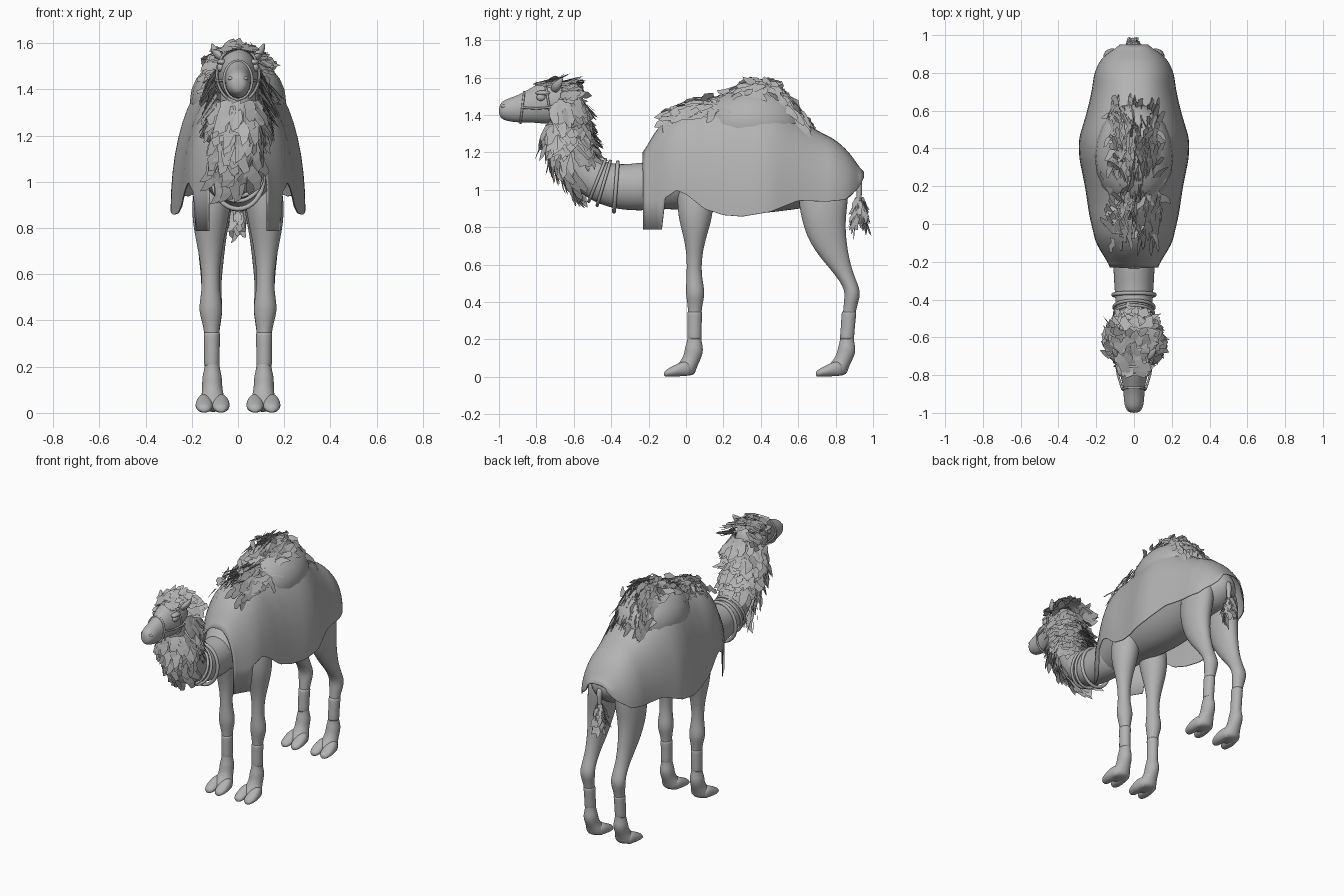
import bpy, bmesh, math, random
from mathutils import Vector

random.seed(4)
cube = bpy.data.objects.get("Cube")
if cube:
    bpy.data.objects.remove(cube, do_unlink=True)

grey = bpy.data.materials.new("warm_grey")
grey.use_nodes = True
shade = (0.45, 0.45, 0.45, 1)
grey.diffuse_color = shade
grey.node_tree.nodes["Principled BSDF"].inputs["Base Color"].default_value = shade


def add_mesh(name, bm, smooth=True, subdivide=0):
    mesh = bpy.data.meshes.new(name)
    bm.to_mesh(mesh)
    bm.free()
    obj = bpy.data.objects.new(name, mesh)
    bpy.context.collection.objects.link(obj)
    mesh.materials.append(grey)
    for poly in mesh.polygons:
        poly.use_smooth = smooth
    if subdivide:
        mod = obj.modifiers.new("Smooth", "SUBSURF")
        mod.levels = mod.render_levels = subdivide
    return obj


def tangent(points, i):
    return (points[min(i + 1, len(points) - 1)] - points[max(i - 1, 0)]).normalized()


def loft(name, rows, up=None, sides=16, subdivide=2):
    """Skin elliptical rings; each row is x, y, z, half width, half depth."""
    bm = bmesh.new()
    centres = [Vector(row[:3]) for row in rows]
    rings = []
    for i, row in enumerate(rows):
        depth = Vector(up) if up else tangent(centres, i).cross(Vector((1, 0, 0))).normalized()
        ring = []
        for k in range(sides):
            a = math.tau * k / sides
            ring.append(bm.verts.new(centres[i] + Vector((row[3] * math.cos(a), 0, 0))
                                     + depth * row[4] * math.sin(a)))
        rings.append(ring)
    for low, high in zip(rings, rings[1:]):
        for k in range(sides):
            n = (k + 1) % sides
            bm.faces.new((low[k], low[n], high[n], high[k]))
    bm.faces.new(rings[0])
    bm.faces.new(rings[-1])
    bmesh.ops.recalc_face_normals(bm, faces=bm.faces)
    return add_mesh(name, bm, subdivide=subdivide)


def ellipsoid(name, centre, radii):
    bm = bmesh.new()
    bmesh.ops.create_uvsphere(bm, u_segments=20, v_segments=12, radius=1)
    bmesh.ops.scale(bm, vec=radii, verts=bm.verts)
    bmesh.ops.translate(bm, vec=centre, verts=bm.verts)
    return add_mesh(name, bm)


def strap(name, points, thickness, closed=False):
    data = bpy.data.curves.new(name, "CURVE")
    data.dimensions = "3D"
    data.bevel_depth = thickness
    data.bevel_resolution = 2
    spline = data.splines.new("POLY")
    spline.points.add(len(points) - 1)
    for point, co in zip(spline.points, points):
        point.co = (*co, 1)
    spline.use_cyclic_u = closed
    spline.use_smooth = True
    data.materials.append(grey)
    obj = bpy.data.objects.new(name, data)
    bpy.context.collection.objects.link(obj)


def hoop(name, centre, width, height, lean, thickness):
    angles = [math.tau * k / 32 for k in range(32)]
    strap(name, [(width * math.cos(a), centre[0] + lean * math.sin(a),
                  centre[1] + height * math.sin(a)) for a in angles], thickness, closed=True)


def sample(table, x):
    for (x0, v0), (x1, v1) in zip(table, table[1:]):
        if x <= x1:
            return v0 + (v1 - v0) * max(0, (x - x0) / (x1 - x0))
    return table[-1][1]


def soft_sample(table, x):
    return sum(sample(table, x + d) for d in (-.03, -.015, 0, .015, .03)) / 5


def hair(name, roots, length, width):
    """Jagged bent strips; each root is position, growth direction, normal."""
    bm = bmesh.new()
    for pos, grow, normal in roots:
        grow = (grow + Vector([random.uniform(-.25, .25) for _ in range(3)])).normalized()
        side = grow.cross(normal).normalized()
        size = length * random.uniform(.7, 1.2)
        last = None
        for step, taper in enumerate((.9, 1, .9, .5)):
            mid = pos + grow * size * step / 3 + side * random.uniform(-.3, .3) * width
            mid = mid - normal * size * .04 * step * step / 3
            half = side * width * taper / 2
            pair = (bm.verts.new(mid - half), bm.verts.new(mid + half + grow * random.uniform(0, width / 2)))
            if last:
                bm.faces.new((last[0], last[1], pair[1], pair[0]))
            last = pair
    return add_mesh(name, bm, smooth=False)


# Torso, neck and head
loft("torso", [(0, y, z, w, h) for y, z, w, h in (
    (-.27, 1.02, .08, .1), (-.22, 1.03, .11, .13), (-.1, 1.09, .16, .2), (.05, 1.13, .2, .24),
    (.3, 1.13, .21, .275), (.55, 1.12, .19, .235), (.7, 1.09, .18, .18),
    (.82, 1.06, .15, .15), (.9, 1.06, .08, .08), (.93, 1.06, .03, .03))], up=(0, 0, 1))
neck = [(0, -.1, 1.03, .12, .14), (0, -.3, 1.01, .108, .128), (0, -.42, 1.025, .1, .12),
        (0, -.53, 1.08, .092, .108), (0, -.61, 1.18, .085, .095), (0, -.645, 1.3, .08, .09),
        (0, -.66, 1.4, .08, .09), (0, -.665, 1.5, .07, .07)]
loft("neck", neck)
loft("head", [(0, y, z, w, h) for y, z, w, h in (
    (-.58, 1.46, .03, .04), (-.62, 1.465, .075, .09), (-.7, 1.465, .092, .118),
    (-.78, 1.465, .082, .112), (-.84, 1.45, .062, .09), (-.9, 1.432, .056, .074),
    (-.95, 1.428, .054, .063), (-.985, 1.425, .042, .048), (-1, 1.422, .02, .024))], up=(0, 0, 1))
for side, label in ((1, "left"), (-1, "right")):
    ellipsoid(label + "_eye", (side * .074, -.775, 1.495), (.016, .024, .02))
    ellipsoid(label + "_brow", (side * .07, -.765, 1.518), (.022, .04, .014))
    ellipsoid(label + "_nostril", (side * .03, -.965, 1.447), (.014, .025, .01))
    loft(label + "_ear", [(side * .06, -.71, 1.52, .014, .014), (side * .085, -.7, 1.545, .022, .028),
                          (side * .1, -.68, 1.57, .018, .022), (side * .115, -.66, 1.6, .004, .005)],
         sides=10, subdivide=1)

# Legs with wraps and split toes
front = ((1.08, .05, .09, .1, .07), (.95, .05, .1, .11, .088), (.85, .05, .093, .12, .082),
         (.75, .048, .062, .122, .062), (.65, .045, .041, .12, .043), (.55, .043, .04, .118, .037),
         (.48, .048, .049, .118, .049), (.43, .05, .051, .118, .052), (.36, .047, .034, .113, .03),
         (.2, .045, .034, .112, .029), (.16, .043, .05, .112, .044), (.12, .04, .05, .112, .044),
         (.08, .02, .052, .11, .046), (.04, -.01, .065, .108, .066), (.003, -.015, .06, .108, .062))
hind = ((1.1, .74, .13, .09, .07), (.95, .733, .138, .1, .085), (.85, .735, .12, .11, .078),
        (.75, .75, .107, .115, .064), (.65, .787, .083, .115, .053), (.55, .845, .05, .115, .042),
        (.47, .89, .042, .115, .048), (.42, .888, .042, .115, .048), (.35, .872, .033, .113, .03),
        (.2, .86, .034, .112, .029), (.16, .86, .048, .112, .044), (.12, .855, .05, .112, .044),
        (.08, .832, .052, .11, .046), (.04, .802, .065, .108, .066), (.003, .797, .06, .108, .062))
toe_shape = ((.03, .04, .02, .035), (-.01, .046, .035, .042), (-.05, .035, .04, .035),
             (-.08, .027, .038, .027), (-.105, .02, .03, .02), (-.118, .015, .014, .012))
for side, label in ((1, "left"), (-1, "right")):
    for place, rows, heel, low, high in (("front", front, 0, .045, .047), ("hind", hind, .812, .86, .872)):
        name = label + "_" + place
        loft(name + "_leg", [(side * x, y, z, rx, ry) for z, y, ry, x, rx in rows], up=(0, 1, 0))
        loft(name + "_wrap", [(side * .113, low + (high - low) * t, .2 + .15 * t, r, r + .004)
                              for t, r in ((0, .033), (.02, .035), (.5, .034), (.98, .037), (1, .034))],
             up=(0, 1, 0), subdivide=1)
        for toe, part in ((-1, "_inner_toe"), (1, "_outer_toe")):
            loft(name + part, [(side * (.11 + toe * .036), heel + y, z, w, h)
                               for y, z, w, h in toe_shape], up=(0, 0, 1), sides=12)

# Blanket draped over the back, with two hanging front flaps
ridge = ((-.23, 1.18), (-.18, 1.29), (-.1, 1.38), (0, 1.43), (.1, 1.44), (.25, 1.48), (.4, 1.5),
         (.5, 1.46), (.6, 1.38), (.7, 1.315), (.8, 1.265), (.88, 1.19), (.95, 1.08))
spread = ((-.23, .12), (-.1, .2), (.05, .235), (.2, .257), (.35, .288), (.45, .29), (.6, .245),
          (.7, .222), (.8, .208), (.88, .17), (.93, .1), (.95, .05))
hem = ((-.23, .79), (-.13, .79), (-.11, .96), (-.05, 1), (0, .98), (.1, .9), (.2, .868), (.3, .86),
       (.45, .885), (.6, .945), (.75, .94), (.85, .95), (.92, 1.01), (.95, 1.07))
bm = bmesh.new()
strips = []
for i in range(60):
    y = -.23 + i * .02
    top, wide, low = soft_sample(ridge, y), soft_sample(spread, y), sample(hem, y)
    drape = max(low, .95) if y < -.1 else low
    arch = []
    for k in range(-12, 13):
        a = math.pi / 2 * k / 12
        bulge = math.copysign(abs(math.sin(a)) ** .82, a)
        arch.append(bm.verts.new((wide * bulge, y, drape + (top - drape) * math.cos(a))))
    ends = [bm.verts.new((s * wide, y, low - .003)) for s in (-1, 1)]
    strips.append([ends[0]] + arch + [ends[1]])
for a, b in zip(strips, strips[1:]):
    for k in range(len(a) - 1):
        bm.faces.new((a[k], a[k + 1], b[k + 1], b[k]))
bmesh.ops.recalc_face_normals(bm, faces=bm.faces)
blanket = add_mesh("blanket", bm)
cloth = blanket.modifiers.new("Thickness", "SOLIDIFY")
cloth.thickness = .005
cloth.offset = 0
ellipsoid("hump", (0, .36, 1.35), (.208, .28, .195))

# Collar bands and bridle
hoop("rear_collar", (-.375, 1.015), .11, .132, .01, .011)
hoop("middle_collar", (-.44, 1.035), .106, .118, .035, .009)
hoop("front_collar", (-.475, 1.05), .104, .112, .045, .009)
hoop("noseband", (-.875, 1.44), .061, .083, .01, .006)
hoop("cheek_band", (-.735, 1.465), .092, .118, -.02, .006)
for side, label in ((1, "left"), (-1, "right")):
    strap(label + "_bridle_strap", [(side * x, y, z) for x, y, z in (
        (.062, -.875, 1.44), (.085, -.8, 1.435), (.097, -.73, 1.44), (.09, -.65, 1.48))], .006)

# Hair along the hump, steep locks combed lengthwise
crest = ((-.12, 1.4), (0, 1.45), (.1, 1.465), (.2, 1.49), (.3, 1.55), (.42, 1.575), (.5, 1.53),
         (.6, 1.41), (.68, 1.32))
roots = []
for i in range(380):
    y = random.uniform(-.08, .62)
    a = random.uniform(-.7, .7)
    pos = Vector((.18 * math.sin(a), y, sample(crest, y) - .18 * (1 - math.cos(a))))
    slope = (sample(crest, y + .04) - sample(crest, y - .04)) / .08
    heading = random.choice((-1, 1, 1)) * random.uniform(.4, 1)
    out = math.sin(a) * .5
    grow = Vector((out, heading, heading * slope - abs(out) * .5))
    roots.append((pos, grow, Vector((math.copysign(.8, a), 0, .6))))
hair("hump_hair", roots, .1, .042)

# Mane and beard: throat strip low down, full ruff behind the jaw
spine = [Vector(row[:3]) for row in neck]
roots = []
for i in range(560):
    k = random.choice((3, 4, 4, 5, 5, 5, 6, 6))
    along = (spine[k + 1] - spine[k]).normalized()
    a = random.uniform(0, math.tau)
    back = along.cross(Vector((-1, 0, 0)))
    back *= math.copysign(1, back.y)
    radial = Vector((math.cos(a), 0, 0)) + back * math.sin(a)
    pos = spine[k].lerp(spine[k + 1], random.random()) + radial * (.09 if k > 3 else .1)
    hidden = pos.y < -.68 and pos.z > 1.36
    bare = (k == 3 and math.sin(a) > -.3) or (k == 4 and abs(math.sin(a)) < .35)
    if hidden or bare:
        continue
    flare = .35 + .4 * max(0, radial.y) + (.25 if k > 4 else 0)
    roots.append((pos, radial * flare - along, radial))
hair("neck_mane", roots, .13, .055)

# Forelock over the head
roots = []
for i in range(160):
    y = random.uniform(-.82, -.6)
    a = random.uniform(-1.3, 1.3)
    if y < -.7 and abs(a) > .5:
        continue
    normal = Vector((math.sin(a), .2, math.cos(a))).normalized()
    pos = Vector((.088 * math.sin(a), y, 1.47 + .105 * math.cos(a)))
    roots.append((pos, Vector((math.sin(a) * .5, .6, -.35)) + normal * .5, normal))
hair("head_mane", roots, .085, .055)

# Tail with a tuft
loft("tail", [(0, .9, 1.06, .025, .025), (0, .93, 1.04, .02, .02), (0, .925, .97, .014, .014),
              (0, .925, .88, .01, .01)], sides=10, subdivide=1)
roots = []
for i in range(60):
    a = random.uniform(0, math.tau)
    radial = Vector((math.cos(a) * .7, math.sin(a), 0))
    pos = Vector((0, .93, random.uniform(.85, .96))) + radial * .018
    roots.append((pos, radial * .45 - Vector((0, 0, 1)), radial))
hair("tail_tuft", roots, .095, .035)
